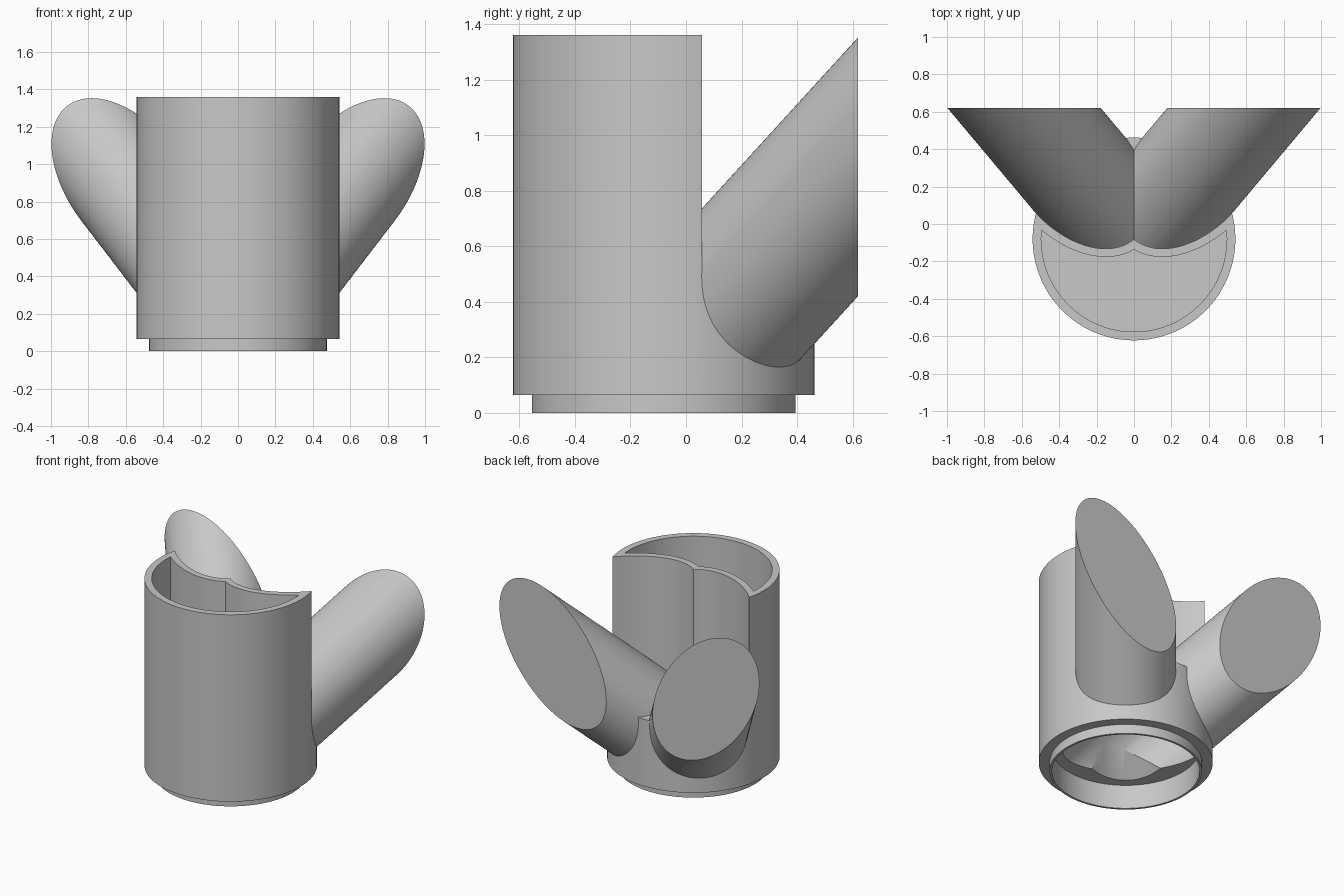
import bpy, bmesh, math
from mathutils import Vector, Matrix

cube = bpy.data.objects.get("Cube")
if cube:
    bpy.data.objects.remove(cube, do_unlink=True)

SEG = 128
CY = -0.08                    # y of the upright axis
AZ, EL = math.radians(50), math.radians(40)
HUB = Vector((0, CY, 0.12))   # where the two pipe axes meet
R_BODY, R_OUT, R_BORE = 0.542, 0.314, 0.289
WALL, FLOOR, TOP, BACK = 0.046, 0.53, 1.36, 0.62

grey = bpy.data.materials.new("plain_grey")
grey.use_nodes = True
grey.diffuse_color = (0.58, 0.58, 0.58, 1)
grey.node_tree.nodes["Principled BSDF"].inputs["Base Color"].default_value = (0.58, 0.58, 0.58, 1)


def new_object(name, bm):
    bmesh.ops.recalc_face_normals(bm, faces=bm.faces)
    mesh = bpy.data.meshes.new(name)
    bm.to_mesh(mesh)
    bm.free()
    mesh.materials.append(grey)
    obj = bpy.data.objects.new(name, mesh)
    bpy.context.collection.objects.link(obj)
    return obj


def cylinder(name, r, start, end, back=None):
    """Round bar between two points, optionally cut flush at y = back."""
    axis = end - start
    bm = bmesh.new()
    place = Matrix.Translation((start + end) / 2) @ axis.to_track_quat('Z', 'Y').to_matrix().to_4x4()
    bmesh.ops.create_cone(bm, cap_ends=True, segments=SEG, radius1=r, radius2=r,
                          depth=axis.length, matrix=place)
    if back is not None:
        cut = bmesh.ops.bisect_plane(bm, geom=bm.verts[:] + bm.edges[:] + bm.faces[:],
                                     plane_co=(0, back, 0), plane_no=(0, 1, 0), clear_outer=True)
        rim = [g for g in cut["geom_cut"] if isinstance(g, bmesh.types.BMEdge)]
        bmesh.ops.holes_fill(bm, edges=rim, sides=0)
    return new_object(name, bm)


def upright(name, r, z0, z1):
    return cylinder(name, r, Vector((0, CY, z0)), Vector((0, CY, z1)))


def box(name, size, centre):
    bm = bmesh.new()
    bmesh.ops.create_cube(bm, size=1, matrix=Matrix.Translation(centre) @ Matrix.Diagonal((*size, 1)))
    return new_object(name, bm)


def pipe(name, side, r, s0, s1, back=None):
    d = Vector((side * math.cos(EL) * math.cos(AZ), math.cos(EL) * math.sin(AZ), math.sin(EL)))
    return cylinder(name, r, HUB + d * s0, HUB + d * s1, back)


def channel(name, side, grow, z0):
    """Upright slot with a half-ellipse front, following a pipe seen from above."""
    centre = R_OUT / math.sin(EL)
    a, b = centre + grow, R_OUT + grow
    outline = [(centre - a * math.cos(t), b * math.sin(t))
               for t in (math.pi * (i / 48 - 0.5) for i in range(49))]
    outline += [(1.5, b), (1.5, -b)]
    c, s = math.cos(AZ), math.sin(AZ)
    bm = bmesh.new()
    ring = [bm.verts.new((side * (u * c + v * s), CY + u * s - v * c, z0)) for u, v in outline]
    face = bm.faces.new(ring)
    top = bmesh.ops.extrude_face_region(bm, geom=[face])
    bmesh.ops.translate(bm, vec=(0, 0, 1.5),
                        verts=[g for g in top["geom"] if isinstance(g, bmesh.types.BMVert)])
    # The starting face stays as the bottom cap
    if face.is_valid is False or len(bm.faces) < len(outline) + 2:
        bm.faces.new(ring)
    return new_object(name, bm)


def combine(target, tool, operation):
    mod = target.modifiers.new(tool.name, 'BOOLEAN')
    mod.operation, mod.solver, mod.object = operation, 'EXACT', tool
    bpy.context.view_layer.update()
    result = bpy.data.meshes.new_from_object(target.evaluated_get(bpy.context.evaluated_depsgraph_get()))
    target.modifiers.clear()
    target.data = result
    bpy.data.objects.remove(tool, do_unlink=True)


# Main upright body with its bottom spigot
body = upright("branched_body", R_BODY, 0.064, TOP)
combine(body, upright("bottom_spigot", 0.475, 0, 0.1), 'UNION')

# Clear the space above both pipes
for side in (-1, 1):
    combine(body, channel("channel_cutter", side, 0.001, FLOOR - 0.01), 'DIFFERENCE')
combine(body, box("back_cutter", (0.3, 0.5, 1.5), (0, 0.55, FLOOR + 0.75)), 'DIFFERENCE')

# Front pocket, open at the top
pocket = upright("pocket_cutter", R_BODY - WALL, FLOOR, TOP + 0.2)
for side in (-1, 1):
    combine(pocket, channel("pocket_wall", side, WALL, FLOOR - 0.1), 'DIFFERENCE')
combine(pocket, box("pocket_back", (0.4, 0.6, 2), (0, 0.5, 1)), 'DIFFERENCE')
combine(body, pocket, 'DIFFERENCE')

# Slanted pipes with mouths flush at the back
for side in (-1, 1):
    combine(body, pipe("slanted_pipe", side, R_OUT, 0.2, 2, BACK), 'UNION')

# Both bores and the bottom opening form one hollow
hollow = upright("hollow_cutter", 0.46, -0.2, 0.165)
for side in (-1, 1):
    combine(hollow, pipe("bore_cutter", side, R_BORE, -0.3, 2.2), 'UNION')
combine(body, hollow, 'DIFFERENCE')

bpy.ops.object.select_all(action='DESELECT')
body.select_set(True)
bpy.context.view_layer.objects.active = body
bpy.ops.object.shade_smooth_by_angle(angle=math.radians(25))
